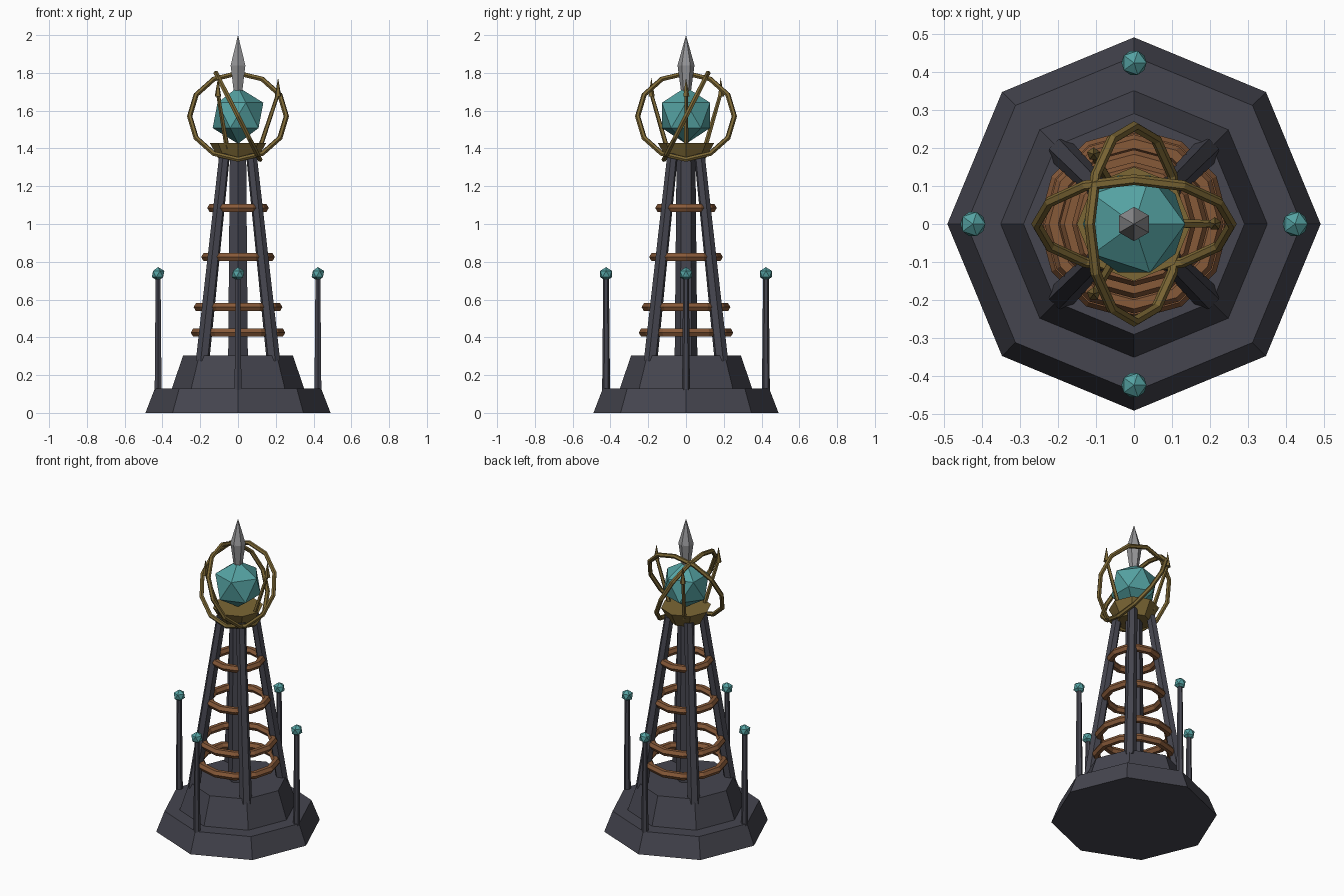
import bpy, math
from mathutils import Vector, Matrix

if "Cube" in bpy.data.objects:
    bpy.data.objects.remove(bpy.data.objects["Cube"])


def material(name, rgb):
    m = bpy.data.materials.new(name)
    m.diffuse_color = (*rgb, 1)
    m.use_nodes = True
    m.node_tree.nodes["Principled BSDF"].inputs["Base Color"].default_value = m.diffuse_color
    return m


IRON = material("dark iron", (0.06, 0.06, 0.078))
COPPER = material("copper", (0.24, 0.10, 0.04))
BRASS = material("aged brass", (0.20, 0.135, 0.035))
TEAL = material("teal crystal", (0.09, 0.36, 0.36))
STEEL = material("pale steel", (0.30, 0.30, 0.31))


def finish(name, mat):
    ob = bpy.context.object
    ob.name = name
    ob.data.materials.append(mat)
    return ob


def frustum(name, mat, sides, r0, r1, a, b):
    """Tapered prism from point a to point b."""
    a, b = Vector(a), Vector(b)
    axis = b - a
    bpy.ops.mesh.primitive_cone_add(vertices=sides, radius1=r0, radius2=r1,
                                    depth=axis.length, location=(a + b) / 2)
    ob = finish(name, mat)
    if axis.xy.length > 1e-5:
        tilt = math.atan2(axis.xy.length, axis.z)
        ob.rotation_euler = (0, tilt, math.atan2(axis.y, axis.x))
    return ob


def ring(name, mat, z, major, minor, rot=(0, 0, 0)):
    bpy.ops.mesh.primitive_torus_add(major_segments=12, minor_segments=6,
                                     major_radius=major, minor_radius=minor,
                                     location=(0, 0, z), rotation=rot)
    return finish(name, mat)


def crystal(name, r, loc):
    bpy.ops.mesh.primitive_ico_sphere_add(subdivisions=1, radius=r, location=loc)
    return finish(name, TEAL)


def polar(r, deg, z):
    t = math.radians(deg)
    return (r * math.cos(t), r * math.sin(t), z)


# Stepped octagonal base
frustum("lower_base", IRON, 8, 0.49, 0.44, (0, 0, 0), (0, 0, 0.13))
frustum("upper_base", IRON, 8, 0.35, 0.29, (0, 0, 0.13), (0, 0, 0.305))

# Central column and four leaning legs
frustum("central_column", IRON, 6, 0.06, 0.05, (0, 0, 0.30), (0, 0, 1.36))
for i in range(4):
    deg = 45 + 90 * i
    frustum(f"leg_{i}", IRON, 6, 0.037, 0.029,
            polar(0.266, deg, 0.27), polar(0.10, deg, 1.37))

# Copper coils around the legs
for i, (z, r) in enumerate([(0.425, 0.226), (0.56, 0.211),
                            (0.825, 0.171), (1.085, 0.139)]):
    ring(f"coil_{i}", COPPER, z, r, 0.024)

# Corner posts with crystal tips
for i in range(4):
    frustum(f"post_{i}", IRON, 6, 0.021, 0.015,
            polar(0.423, 90 * i, 0.12), polar(0.423, 90 * i, 0.72))
    crystal(f"post_crystal_{i}", 0.037, polar(0.423, 90 * i, 0.735))

# Flared brass cup holding the large crystal
frustum("cup", BRASS, 8, 0.10, 0.15, (0, 0, 1.34), (0, 0, 1.43))
crystal("main_crystal", 0.15, (0, 0, 1.575))

# Two tilted brass hoops
tilt = math.radians(27)
ring("hoop_wide", BRASS, 1.57, 0.256, 0.014, (math.pi / 2 - tilt, 0, 0))
ring("hoop_deep", BRASS, 1.57, 0.256, 0.014, (0, math.pi / 2 - tilt, 0))

# Three prongs with spiked ends
for i in range(3):
    deg = 120 * i
    frustum(f"prong_{i}", BRASS, 5, 0.013, 0.010,
            polar(0.115, deg, 1.40), polar(0.212, deg, 1.69))
    frustum(f"prong_spike_{i}", BRASS, 5, 0.018, 0.0,
            polar(0.212, deg, 1.675), polar(0.212, deg, 1.775))

# Steel spire
frustum("spire_lower", STEEL, 6, 0.026, 0.045, (0, 0, 1.70), (0, 0, 1.84))
frustum("spire_upper", STEEL, 6, 0.045, 0.0, (0, 0, 1.84), (0, 0, 2.0))
# Centre the two hoops' leaning directions toward back and left
bpy.data.objects["hoop_wide"].rotation_euler = (math.pi / 2 - tilt, 0, 0)
bpy.data.objects["hoop_deep"].rotation_euler = (0, math.pi / 2 - tilt, 0)
